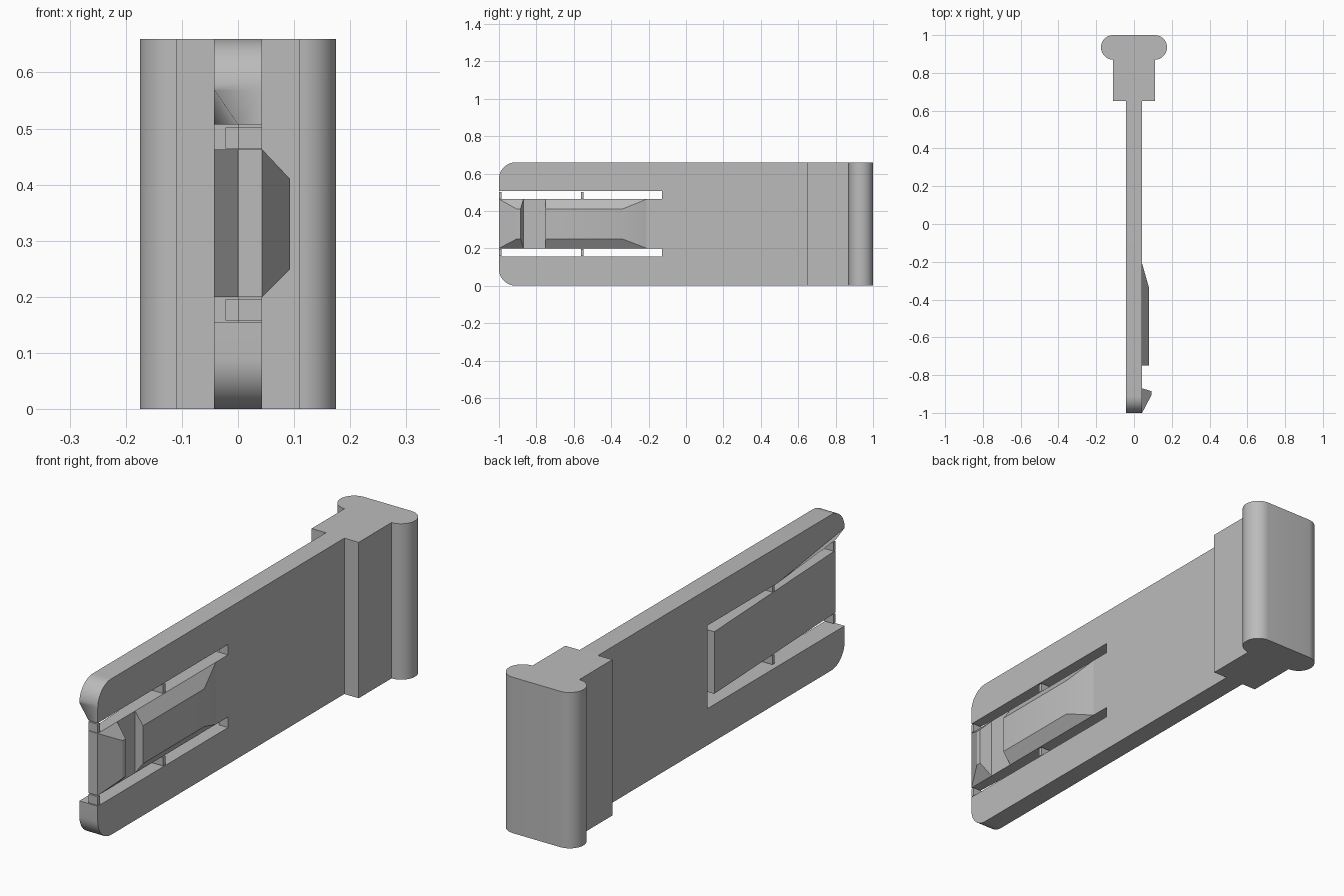
import bpy, bmesh
from math import sin, cos, pi, radians
from mathutils import Vector

cube = bpy.data.objects.get("Cube")
if cube:
    bpy.data.objects.remove(cube, do_unlink=True)

grey = bpy.data.materials.new("plain grey")
grey.use_nodes = True
tone = (0.5, 0.5, 0.5, 1)
grey.diffuse_color = tone
grey.node_tree.nodes["Principled BSDF"].inputs["Base Color"].default_value = tone

HEIGHT, HALF = 0.66, 0.043          # overall height, half blade thickness
LOW, HIGH = 0.2, 0.463              # tongue bottom and top
SLOT_LOW, SLOT_HIGH = 0.155, 0.507  # outer slot edges
SLOT_END, GROOVE_END = -0.128, -0.082


def finish(name, bm):
    bmesh.ops.recalc_face_normals(bm, faces=bm.faces)
    mesh = bpy.data.meshes.new(name)
    bm.to_mesh(mesh)
    bm.free()
    mesh.materials.append(grey)
    ob = bpy.data.objects.new(name, mesh)
    bpy.context.collection.objects.link(ob)
    bpy.ops.object.select_all(action='DESELECT')
    ob.select_set(True)
    bpy.context.view_layer.objects.active = ob
    bpy.ops.object.shade_smooth_by_angle(angle=radians(25))
    return ob


def prism(name, points, step):
    """Extrude a flat outline by the step vector."""
    bm = bmesh.new()
    face = bm.faces.new([bm.verts.new(p) for p in points])
    new = bmesh.ops.extrude_face_region(bm, geom=[face])["geom"]
    bmesh.ops.translate(bm, vec=step, verts=[v for v in new if isinstance(v, bmesh.types.BMVert)])
    return finish(name, bm)


def hull(name, points):
    bm = bmesh.new()
    for p in points:
        bm.verts.new(p)
    bmesh.ops.convex_hull(bm, input=bm.verts)
    bmesh.ops.dissolve_limit(bm, angle_limit=0.01, verts=bm.verts, edges=bm.edges)
    return finish(name, bm)


def box(name, x0, x1, y0, y1, z0, z1):
    return prism(name, [(x0, y0, z0), (x1, y0, z0), (x1, y1, z0), (x0, y1, z0)], (0, 0, z1 - z0))


def arc(cx, cy, r, start, end, n=12):
    angles = [radians(start + (end - start) * i / n) for i in range(n + 1)]
    return [(cx + r * cos(a), cy + r * sin(a)) for a in angles]


# T-shaped head with rounded ends
R = 0.065
outline = [(-0.11, 0.65), (0.11, 0.65), (0.11, 0.87)]
outline += arc(0.175 - R, 1 - R, R, -90, 90, 20)[1:]
outline += arc(R - 0.175, 1 - R, R, 90, 270, 20)
prism("head", [(x, y, 0) for x, y in outline], (0, 0, HEIGHT))

# Blade with rounded front corners and an open notch for the tongue
C = 0.09
outline = [(0.65, 0), (0.65, HEIGHT)]
outline += arc(C - 1, HEIGHT - C, C, 90, 180)
outline += [(-1, SLOT_HIGH), (GROOVE_END, SLOT_HIGH), (GROOVE_END, SLOT_LOW), (-1, SLOT_LOW)]
outline += arc(C - 1, C, C, 180, 270)
blade = prism("blade", [(-HALF, y, z) for y, z in outline], (2 * HALF, 0, 0))

# Tapered corner cut on the inner edge of the upper rail
corner = Vector((-HALF, -1, SLOT_HIGH))
legs = [Vector((HALF, 0, 0)), Vector((0, 0.45, 0)), Vector((0, 0, 0.063))]
e = 0.1
apex = corner - e * sum(legs, Vector())
cutter = hull("corner_cutter", [apex] + [apex + leg * (1 + 3 * e) for leg in legs])
cutter.hide_render = True
cut = blade.modifiers.new("corner_cut", 'BOOLEAN')
cut.operation, cut.solver, cut.object = 'DIFFERENCE', 'EXACT', cutter
bpy.context.view_layer.objects.active = blade
bpy.ops.object.modifier_apply(modifier=cut.name)
bpy.data.objects.remove(cutter, do_unlink=True)

# Thin hinge and the tongue tapering towards the front
box("hinge", 0, HALF, SLOT_END, GROOVE_END, SLOT_LOW, SLOT_HIGH)
prism("tongue", [(0, -1, LOW), (HALF, -1, LOW), (HALF, SLOT_END, LOW), (-HALF, SLOT_END, LOW)],
      (0, 0, HIGH - LOW))


# Raised catch and ramp on the tongue, with sloping sides
def raised(name, base, top, x):
    hull(name, [(HALF, y, z) for y in base for z in (LOW, HIGH)]
         + [(x, y, z) for y in top for z in (0.25, 0.41)])


raised("front_catch", (-1, -0.87), (-0.905, -0.885), 0.093)
raised("long_ramp", (-0.75, -0.21), (-0.75, -0.34), 0.08)

# Small tabs bridging the slots
for side, z in (("lower", 0.158), ("upper", 0.465)):
    box(side + "_front_tab", 0, HALF, -1, -0.986, z, z + 0.037)
    box(side + "_middle_tab", -0.022, HALF, -0.562, -0.547, z, z + 0.037)
